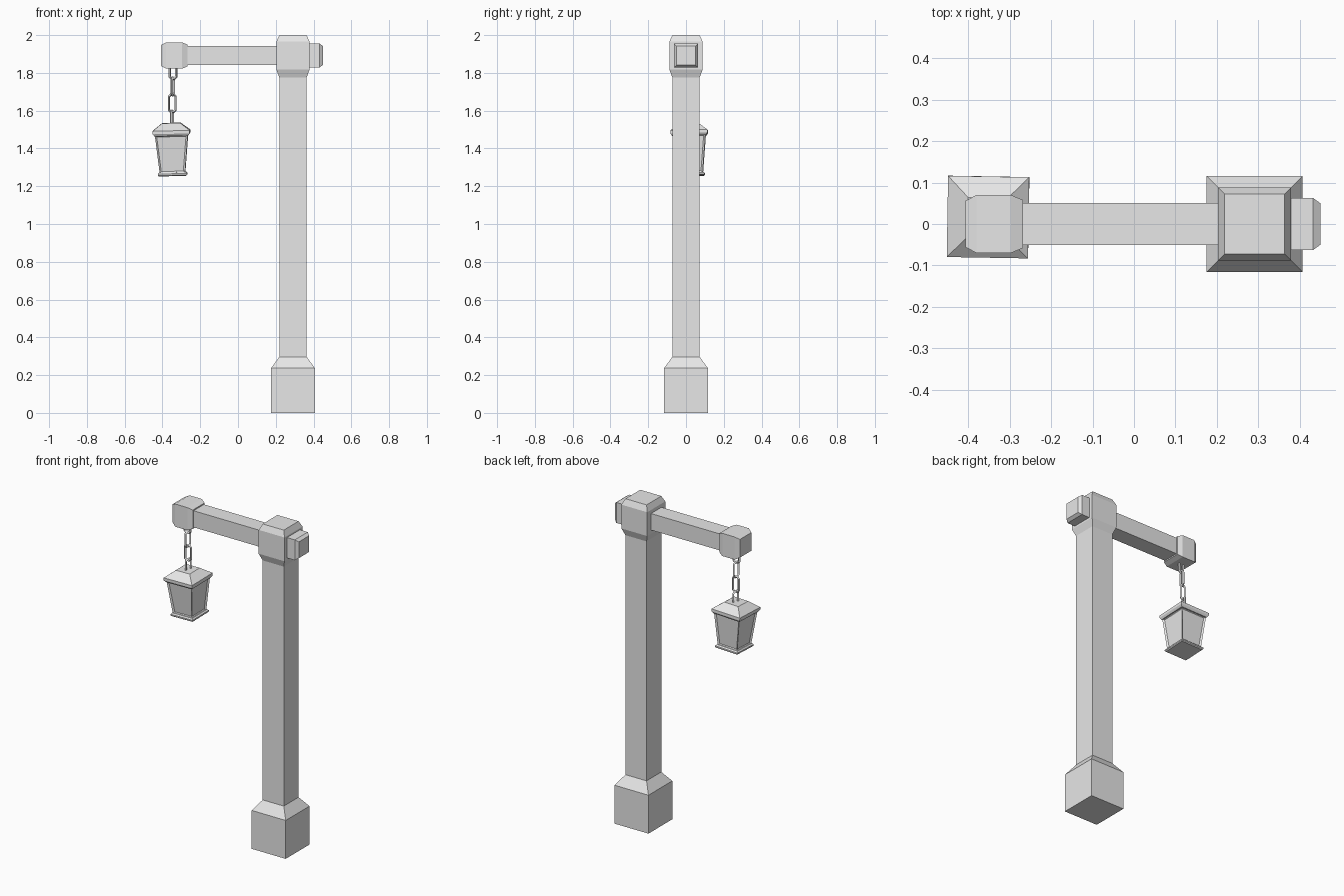
import bpy, bmesh
from math import radians
from mathutils import Matrix, Vector

if "Cube" in bpy.data.objects:
    bpy.data.objects.remove(bpy.data.objects["Cube"])

GREY = (0.8, 0.8, 0.8, 1)
grey = bpy.data.materials.new("plain grey")
grey.use_nodes = True
grey.diffuse_color = GREY
grey.node_tree.nodes["Principled BSDF"].inputs["Base Color"].default_value = GREY


def finish(name, bm, location, rotation=(0, 0, 0)):
    bmesh.ops.recalc_face_normals(bm, faces=bm.faces)
    mesh = bpy.data.meshes.new(name)
    bm.to_mesh(mesh)
    bm.free()
    mesh.materials.append(grey)
    obj = bpy.data.objects.new(name, mesh)
    obj.location = location
    obj.rotation_euler = [radians(a) for a in rotation]
    bpy.context.collection.objects.link(obj)
    return obj


def square_loft(rings, along_x=False):
    """Skin square rings given as (position, half width) along z or x."""
    bm = bmesh.new()
    loops = []
    for p, h in rings:
        corners = [(-h, -h), (h, -h), (h, h), (-h, h)]
        loops.append([bm.verts.new((p, a, b) if along_x else (a, b, p))
                      for a, b in corners])
    for low, high in zip(loops, loops[1:]):
        for i in range(4):
            j = (i + 1) % 4
            bm.faces.new((low[i], low[j], high[j], high[i]))
    bm.faces.new(loops[0][::-1])
    bm.faces.new(loops[-1])
    bmesh.ops.recalc_face_normals(bm, faces=bm.faces)
    return bm


# Upright post: foot, shaft and head
POST = (0.291, 0, 0)
finish("post_foot", square_loft([(0, 0.116), (0.237, 0.116), (0.297, 0.072)]), POST)
finish("post_shaft", square_loft([(0.29, 0.072), (1.79, 0.072)]), POST)
finish("post_head", square_loft([(1.775, 0.072), (1.818, 0.088),
                                 (1.965, 0.088), (2.0, 0.072)]), POST)

# Horizontal beam with a block at either end
BEAM = (0, 0, 1.892)
finish("beam", square_loft([(-0.28, 0.051), (0.37, 0.051)], True), BEAM)
finish("beam_stub", square_loft([(0.36, 0.063), (0.432, 0.063), (0.45, 0.05)], True), BEAM)
finish("beam_cap", square_loft([(-0.407, 0.056), (-0.38, 0.07),
                                (-0.297, 0.07), (-0.268, 0.058)], True), BEAM)


# Chain of stretched links, each turned a quarter from the last
def chain_link(index, location, turn):
    bpy.ops.mesh.primitive_torus_add(major_segments=8, minor_segments=4,
                                     major_radius=0.019, minor_radius=0.007)
    link = bpy.context.object
    link.name = link.data.name = f"chain_link_{index}"
    stand = Matrix.Rotation(radians(90), 4, "X") @ Matrix.Rotation(radians(22.5), 4, "Z")
    link.data.transform(stand)
    for v in link.data.vertices:
        v.co.z += 0.029 if v.co.z > 0 else -0.029
    link.data.materials.append(grey)
    link.location = location
    link.rotation_euler.z = radians(turn)


top, bottom = Vector((-0.344, 0, 1.815)), Vector((-0.35, 0.015, 1.552))
for i in range(4):
    chain_link(i + 1, top.lerp(bottom, i / 3), 10 + 65 * (i % 2))

# Lantern hanging slightly askew
LAMP, TILT = (-0.352, 0.017, 1.48), (1.5, -1.5, -1)
finish("lantern_roof", square_loft([(-0.012, 0.09), (0, 0.098),
                                    (0.016, 0.098), (0.055, 0.048)]), LAMP, TILT)
finish("lantern_tray", square_loft([(-0.225, 0.072), (-0.22, 0.077),
                                    (-0.212, 0.077), (-0.205, 0.07)]), LAMP, TILT)

# Tapered lantern body with recessed panes
body = square_loft([(-0.21, 0.067), (-0.008, 0.087)])
sides = [f for f in body.faces if abs(f.normal.z) < 0.5]
bmesh.ops.inset_individual(body, faces=sides, thickness=0.013, depth=-0.008)
finish("lantern_body", body, LAMP, TILT)
